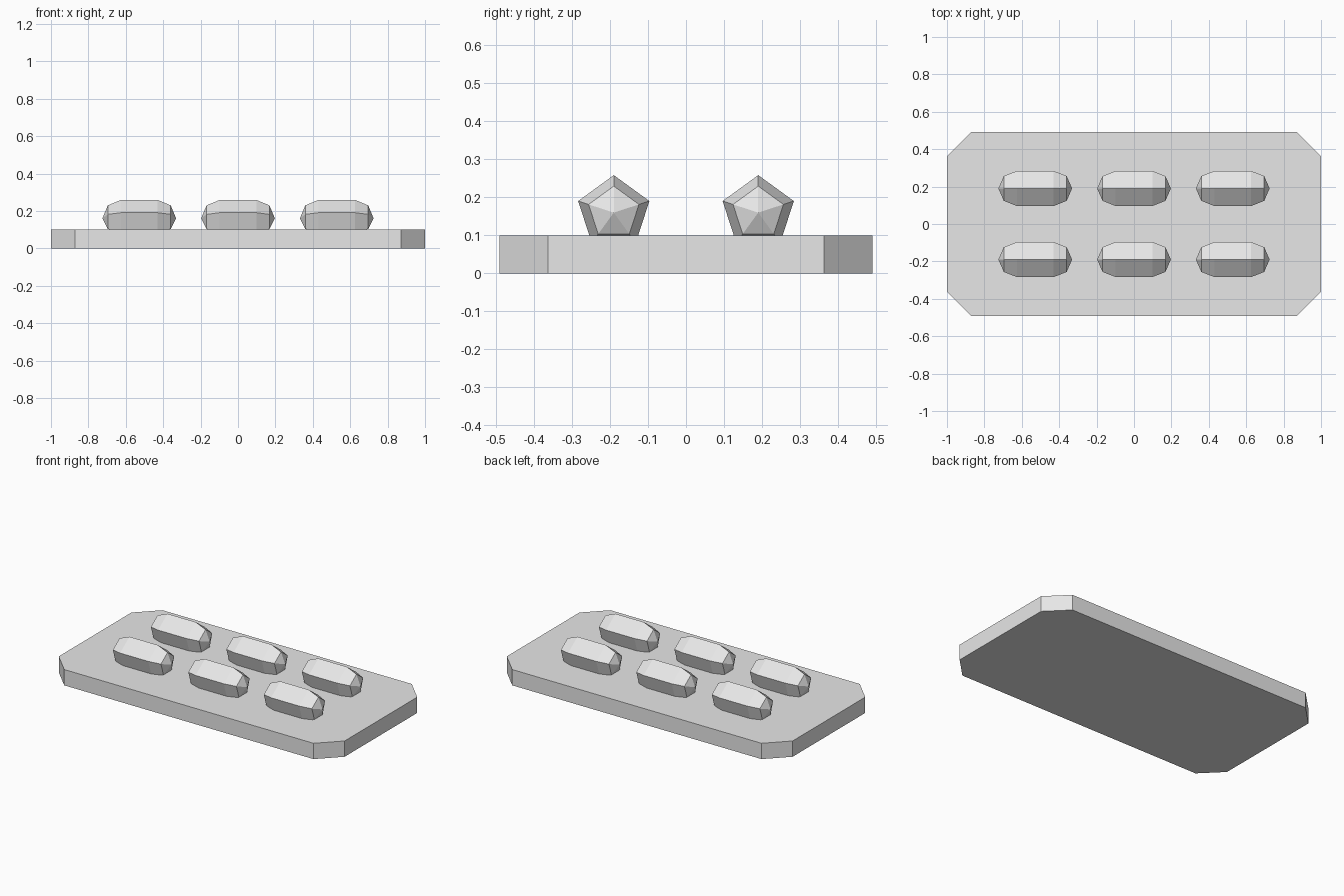
import bpy, bmesh
from math import pi, sin, cos

cube = bpy.data.objects.get("Cube")
if cube:
    bpy.data.objects.remove(cube, do_unlink=True)

# Single grey material
grey = bpy.data.materials.new("light_grey")
grey.use_nodes = True
colour = (0.8, 0.8, 0.8, 1)
grey.diffuse_color = colour
grey.node_tree.nodes["Principled BSDF"].inputs["Base Color"].default_value = colour


def finish(bm, name):
    """Turn a bmesh into a flat-shaded mesh with the grey material."""
    bmesh.ops.recalc_face_normals(bm, faces=bm.faces)
    mesh = bpy.data.meshes.new(name)
    bm.to_mesh(mesh)
    bm.free()
    mesh.materials.append(grey)
    return mesh


def place(mesh, name, location=(0, 0, 0)):
    obj = bpy.data.objects.new(name, mesh)
    obj.location = location
    bpy.context.collection.objects.link(obj)


# Base plate: a rectangle with cut corners, extruded upward
HALF_X, HALF_Y, CUT, THICK = 1.0, 0.491, 0.128, 0.1
outline = []
for sx, sy in ((1, 1), (-1, 1), (-1, -1), (1, -1)):
    corner = [(sx * HALF_X, sy * (HALF_Y - CUT), 0),
              (sx * (HALF_X - CUT), sy * HALF_Y, 0)]
    outline += corner if sx == sy else corner[::-1]
bm = bmesh.new()
bottom = bm.faces.new([bm.verts.new(p) for p in outline])
top = bmesh.ops.extrude_face_region(bm, geom=[bottom], use_keep_orig=True)
bmesh.ops.translate(bm, vec=(0, 0, THICK),
                    verts=[v for v in top["geom"] if isinstance(v, bmesh.types.BMVert)])
place(finish(bm, "base_plate"), "base_plate")

# Stud: a five-sided capsule lying along x, spun from a half profile
RADIUS = 0.0985
bm = bmesh.new()
profile = []
for side, angles in ((-1, (0, pi / 4, pi / 2)), (1, (pi / 2, pi / 4, 0))):
    for a in angles:
        profile.append(bm.verts.new((side * RADIUS * (1 + cos(a)), 0, RADIUS * sin(a))))
edges = [bm.edges.new(pair) for pair in zip(profile, profile[1:])]
bmesh.ops.spin(bm, geom=profile + edges, cent=(0, 0, 0), axis=(1, 0, 0),
               angle=2 * pi, steps=5)
bmesh.ops.remove_doubles(bm, verts=bm.verts, dist=0.0005)
stud = finish(bm, "stud")

# Two rows of three studs, partly sunk into the plate
for row, y in (("front", -0.19), ("back", 0.19)):
    for column, x in (("right", -0.528), ("middle", 0), ("left", 0.528)):
        place(stud, f"stud_{row}_{column}", (x, y, 0.16))
